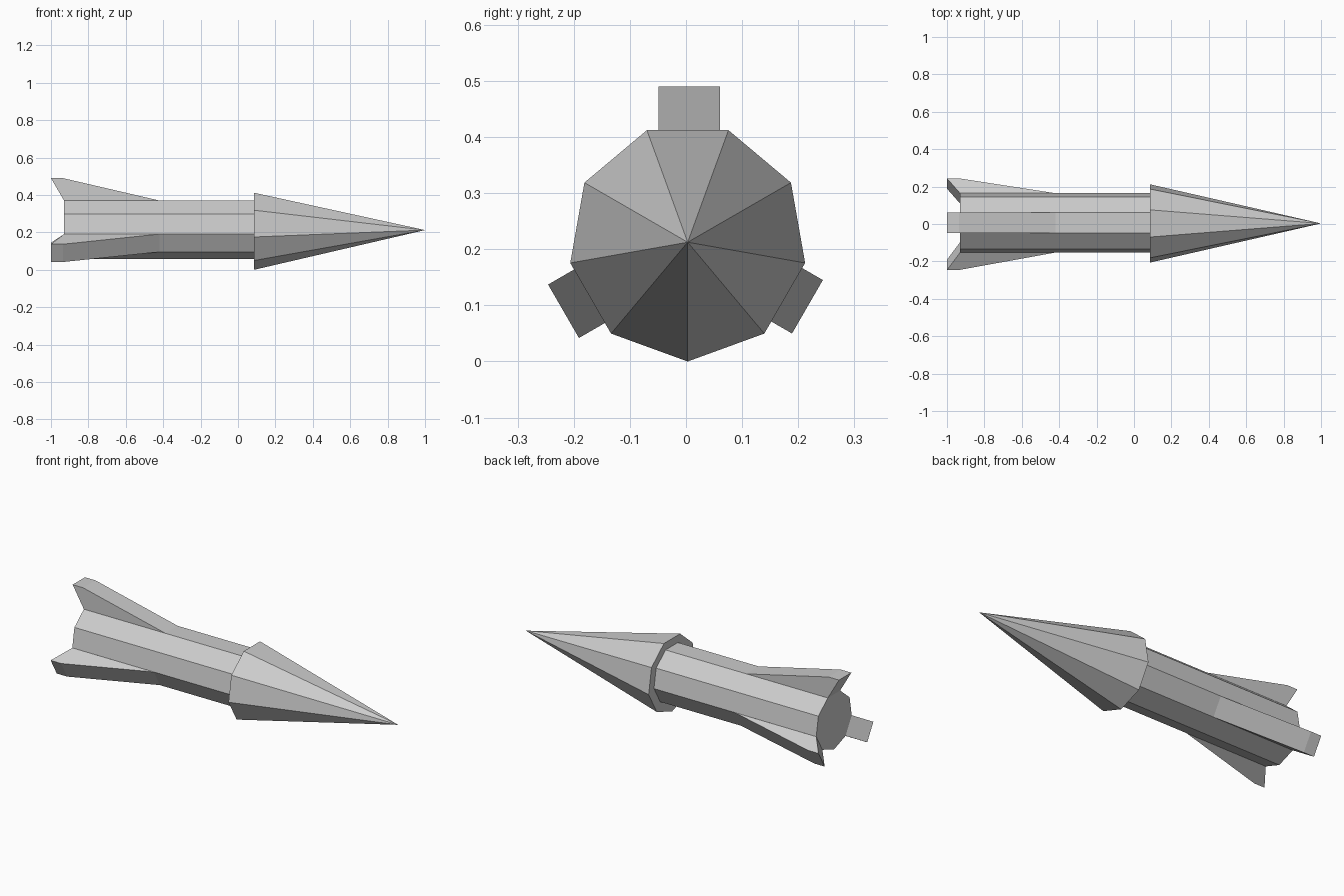
import bpy
import bmesh
from math import radians, cos, pi
from mathutils import Matrix, Vector

SIDES = 9
BODY_R = 0.161
AXIS = Vector((0, 0.006, 0.219))       # body centre line
FACE_R = BODY_R * cos(pi / SIDES)      # distance from axis to a flat side
FIN_WIDTH = 0.11

cube = bpy.data.objects.get("Cube")
if cube:
    bpy.data.objects.remove(cube, do_unlink=True)

grey = bpy.data.materials.new("light_grey")
grey.use_nodes = True
colour = (0.6, 0.6, 0.6, 1)
grey.diffuse_color = colour
grey.node_tree.nodes["Principled BSDF"].inputs["Base Color"].default_value = colour


def finish(bm, name, location=(0, 0, 0)):
    bmesh.ops.recalc_face_normals(bm, faces=bm.faces)
    mesh = bpy.data.meshes.new(name)
    bm.to_mesh(mesh)
    bm.free()
    mesh.materials.append(grey)
    obj = bpy.data.objects.new(name, mesh)
    obj.location = location
    bpy.context.collection.objects.link(obj)


def spindle(name, x0, x1, r0, r1, y, z):
    """Nine-sided cone or prism along x with one corner pointing down."""
    bm = bmesh.new()
    bmesh.ops.create_cone(bm, cap_ends=True, segments=SIDES, radius1=r0,
                          radius2=r1, depth=x1 - x0)
    bmesh.ops.remove_doubles(bm, verts=bm.verts, dist=0.0001)
    # Aim the first corner at -z, then lay the axis along +x
    first = max(bm.verts, key=lambda v: (v.co.xy.length > 0.01, v.co.y))
    turn = -first.co.xy.angle_signed(Vector((1, 0)))
    for angle in (turn, -turn):
        test = Matrix.Rotation(angle, 3, 'Z') @ first.co
        if test.x > 0 and abs(test.y) < 0.001:
            bmesh.ops.transform(bm, verts=bm.verts,
                                matrix=Matrix.Rotation(angle, 4, 'Z'))
            break
    bmesh.ops.transform(bm, verts=bm.verts, matrix=Matrix.Rotation(pi / 2, 4, 'Y'))
    finish(bm, name, ((x0 + x1) / 2, y, z))


def fin(name, angle, tip_r):
    """Swept slab standing on one flat side of the body."""
    profile = [(-0.42, FACE_R), (-0.935, tip_r), (-1.0, tip_r),
               (-0.93, FACE_R), (-0.93, FACE_R - 0.01), (-0.42, FACE_R - 0.01)]
    bm = bmesh.new()
    face = bm.faces.new([bm.verts.new((x, -FIN_WIDTH / 2, r)) for x, r in profile])
    side = bmesh.ops.extrude_face_region(bm, geom=[face])["geom"]
    bmesh.ops.translate(bm, vec=(0, FIN_WIDTH, 0),
                        verts=[v for v in side if isinstance(v, bmesh.types.BMVert)])
    bmesh.ops.rotate(bm, verts=bm.verts, cent=(0, 0, 0),
                     matrix=Matrix.Rotation(radians(angle), 3, 'X'))
    finish(bm, name, AXIS)


# Body and pointed nose
spindle("body", -0.93, 0.09, BODY_R, BODY_R, AXIS.y, AXIS.z)
spindle("nose_cone", 0.085, 1.0, 0.2125, 0, 0.003, 0.2125)

# Three tail fins
fin("top_fin", 0, 0.271)
fin("front_fin", 120, 0.259)
fin("back_fin", 240, 0.243)
